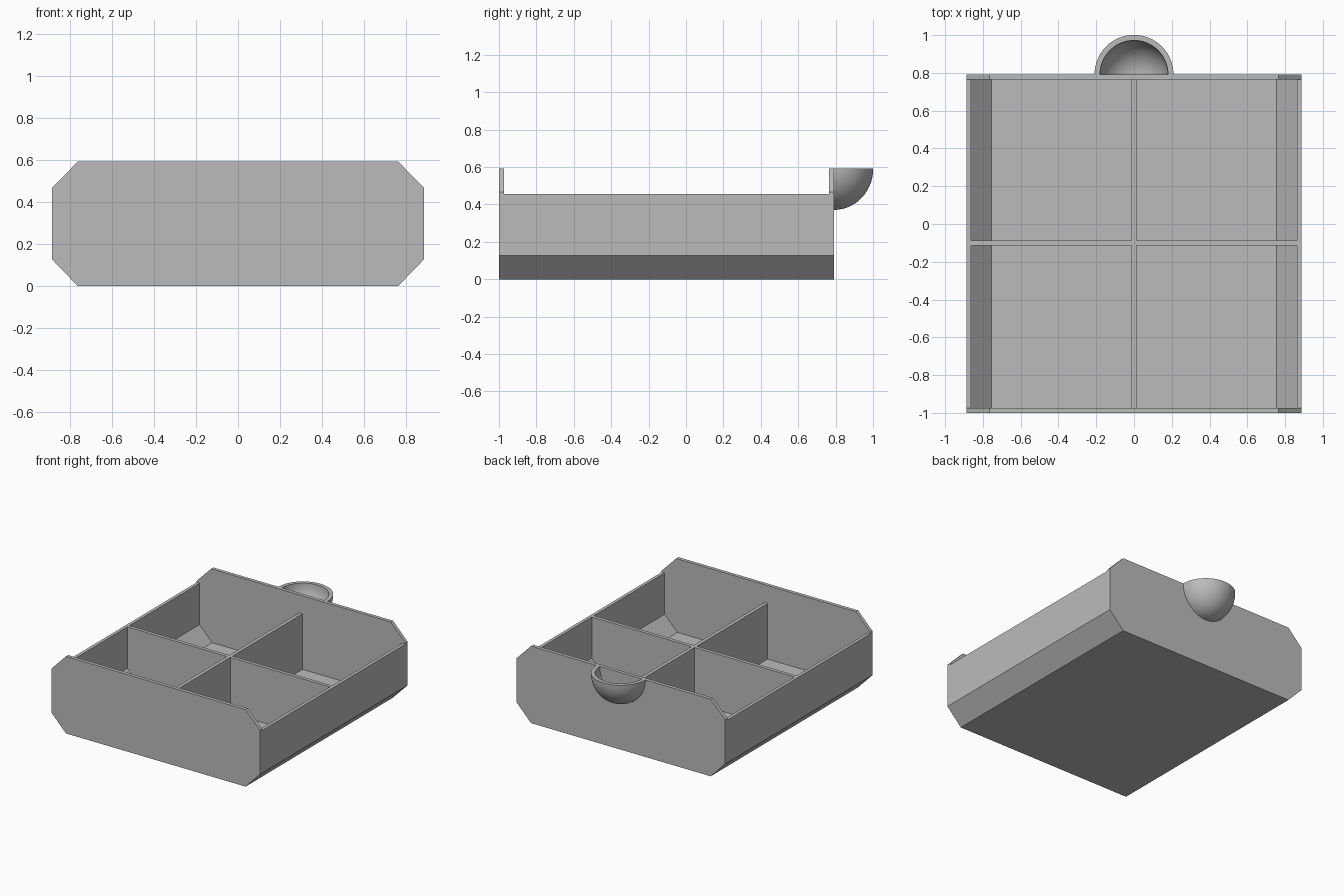
import bpy, bmesh, math
from mathutils import Vector

if "Cube" in bpy.data.objects:
    bpy.data.objects.remove(bpy.data.objects["Cube"])

grey = bpy.data.materials.new("plain grey")
grey.diffuse_color = (0.5, 0.5, 0.5, 1)
grey.use_nodes = True
grey.node_tree.nodes["Principled BSDF"].inputs["Base Color"].default_value = grey.diffuse_color


def finish(name, bm):
    bmesh.ops.recalc_face_normals(bm, faces=bm.faces)
    me = bpy.data.meshes.new(name)
    bm.to_mesh(me)
    bm.free()
    me.materials.append(grey)
    ob = bpy.data.objects.new(name, me)
    bpy.context.collection.objects.link(ob)
    return ob


def extrude_profile(name, profile, y0, y1):
    """Extrude a closed x/z outline along y."""
    bm = bmesh.new()
    face = bm.faces.new([bm.verts.new((x, y0, z)) for x, z in profile])
    new = bmesh.ops.extrude_face_region(bm, geom=[face])["geom"]
    verts = [v for v in new if isinstance(v, bmesh.types.BMVert)]
    bmesh.ops.translate(bm, verts=verts, vec=(0, y1 - y0, 0))
    return finish(name, bm)


def mirrored(half):
    """Complete a right-hand outline with its left-hand mirror."""
    return half + [(-x, z) for x, z in reversed(half)]


H, RIM, T = 0.593, 0.455, 0.027
FRONT, BACK, CROSS = -1.0, 0.792, -0.10

# Octagonal end plates
plate = mirrored([(0.765, 0), (0.888, 0.127), (0.888, 0.467), (0.765, H)])
extrude_profile("front_plate", plate, FRONT, FRONT + T)
extrude_profile("back_plate", plate, BACK - T, BACK)

# Trough with floor, sloped lower sides and upright walls
outer = [(0.765, 0), (0.888, 0.127), (0.888, RIM)]
inner = [(0.755, T), (0.863, 0.138), (0.863, RIM)]
trough = outer + inner[::-1] + [(-x, z) for x, z in inner] + [(-x, z) for x, z in outer[::-1]]
extrude_profile("trough", trough, FRONT + T, BACK - T)

# Dividers forming four compartments
extrude_profile("cross_divider", mirrored(inner), CROSS - T / 2, CROSS + T / 2)
slat = mirrored([(T / 2, T), (T / 2, RIM)])
extrude_profile("front_divider", slat, FRONT + T, CROSS - T / 2)
extrude_profile("back_divider", slat, CROSS + T / 2, BACK - T)

# Half-bowl cup handle on the back plate
bm = bmesh.new()
N = 16
arc = [i / N * math.pi / 2 for i in range(N + 1)]
points = [(0.209 * math.sin(a), -0.222 * math.cos(a)) for a in arc]
points += [(0.18 * math.sin(a), -0.192 * math.cos(a)) for a in reversed(arc)]
verts = [bm.verts.new((r, BACK, H + z)) for r, z in points]
edges = [bm.edges.new(pair) for pair in zip(verts, verts[1:])]
bmesh.ops.spin(bm, geom=verts + edges, cent=Vector((0, BACK, 0)), axis=Vector((0, 0, 1)),
               angle=math.pi, steps=32)
bmesh.ops.remove_doubles(bm, verts=bm.verts, dist=1e-5)
bmesh.ops.holes_fill(bm, edges=[e for e in bm.edges if e.is_boundary], sides=0)
cup = finish("cup_handle", bm)
bpy.context.view_layer.objects.active = cup
cup.select_set(True)
bpy.ops.object.shade_smooth_by_angle(angle=math.radians(30))
